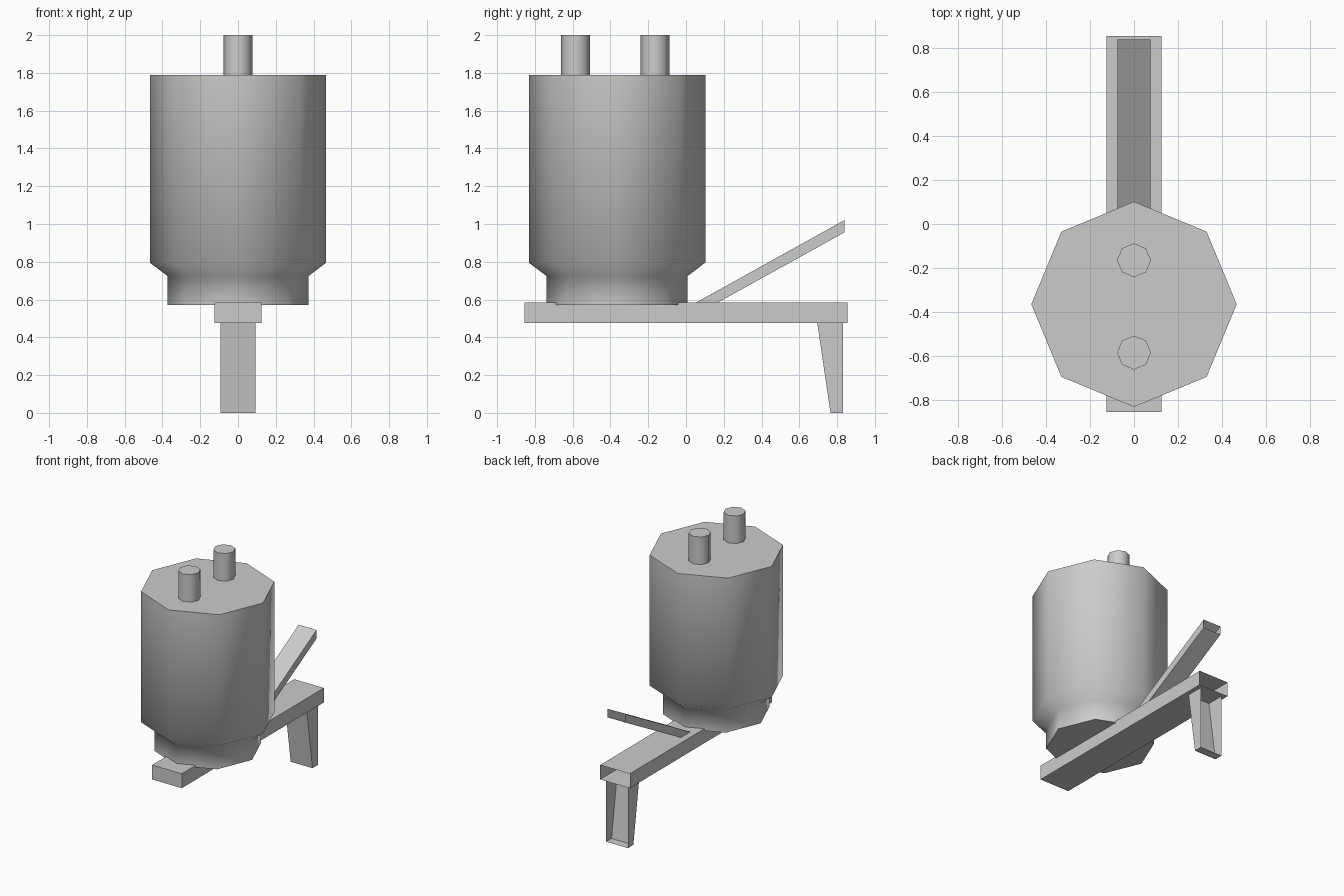
import bpy
import bmesh
import math

cube = bpy.data.objects.get("Cube")
if cube:
    bpy.data.objects.remove(cube, do_unlink=True)

SIDES = 8
BODY_Y = -0.365

grey = bpy.data.materials.new("plain grey")
grey.use_nodes = True
colour = (0.6, 0.6, 0.6, 1)
grey.diffuse_color = colour
grey.node_tree.nodes["Principled BSDF"].inputs["Base Color"].default_value = colour


def finish(name, bm, smooth=False):
    """Turn a bmesh into a named object."""
    bmesh.ops.recalc_face_normals(bm, faces=bm.faces)
    mesh = bpy.data.meshes.new(name)
    bm.to_mesh(mesh)
    bm.free()
    mesh.materials.append(grey)
    obj = bpy.data.objects.new(name, mesh)
    bpy.context.collection.objects.link(obj)
    if smooth:
        bpy.ops.object.select_all(action='DESELECT')
        obj.select_set(True)
        bpy.context.view_layer.objects.active = obj
        bpy.ops.object.shade_smooth_by_angle(angle=math.radians(60))
    return obj


def lathe(name, y, profile):
    """Eight-sided turned solid from (radius, height) pairs."""
    bm = bmesh.new()
    rings = []
    for radius, z in profile:
        angles = [math.tau * i / SIDES for i in range(SIDES)]
        rings.append([bm.verts.new((radius * math.cos(a), y + radius * math.sin(a), z))
                      for a in angles])
    for low, high in zip(rings, rings[1:]):
        for i in range(SIDES):
            j = (i + 1) % SIDES
            bm.faces.new((low[i], low[j], high[j], high[i]))
    bm.faces.new(rings[0][::-1])
    bm.faces.new(rings[-1])
    return finish(name, bm, smooth=True)


def trough(name, half_width, profile, open_edges):
    """Extrude a (y, z) outline across x, leaving the listed edges open."""
    bm = bmesh.new()
    right = [bm.verts.new((-half_width, y, z)) for y, z in profile]
    left = [bm.verts.new((half_width, y, z)) for y, z in profile]
    bm.faces.new(right)
    bm.faces.new(left[::-1])
    count = len(profile)
    for i in range(count):
        if i not in open_edges:
            j = (i + 1) % count
            bm.faces.new((right[j], right[i], left[i], left[j]))
    return finish(name, bm)


# Tank with a narrower foot and a conical shoulder
lathe("tank", BODY_Y, [(0.374, 0.57), (0.374, 0.725), (0.467, 0.795), (0.467, 1.79)])

# Two pipes on the lid
for label, offset in (("front", -0.22), ("back", 0.2)):
    lathe(label + "_pipe", BODY_Y + offset, [(0.077, 1.785), (0.077, 2.0)])

# Base beam, hollow at the back end
trough("base_beam", 0.125,
       [(-0.855, 0.475), (0.855, 0.475), (0.855, 0.585), (-0.855, 0.585)], {1})

# Tapered leg, hollow at the back and top
trough("back_leg", 0.092,
       [(0.765, 0), (0.83, 0), (0.83, 0.475), (0.695, 0.475)], {1, 2})

# Slanted lever, hollow at its upper end and where it meets the beam
trough("lever", 0.075,
       [(0.055, 0.585), (0.17, 0.585), (0.838, 0.955), (0.838, 1.02)], {0, 2})
